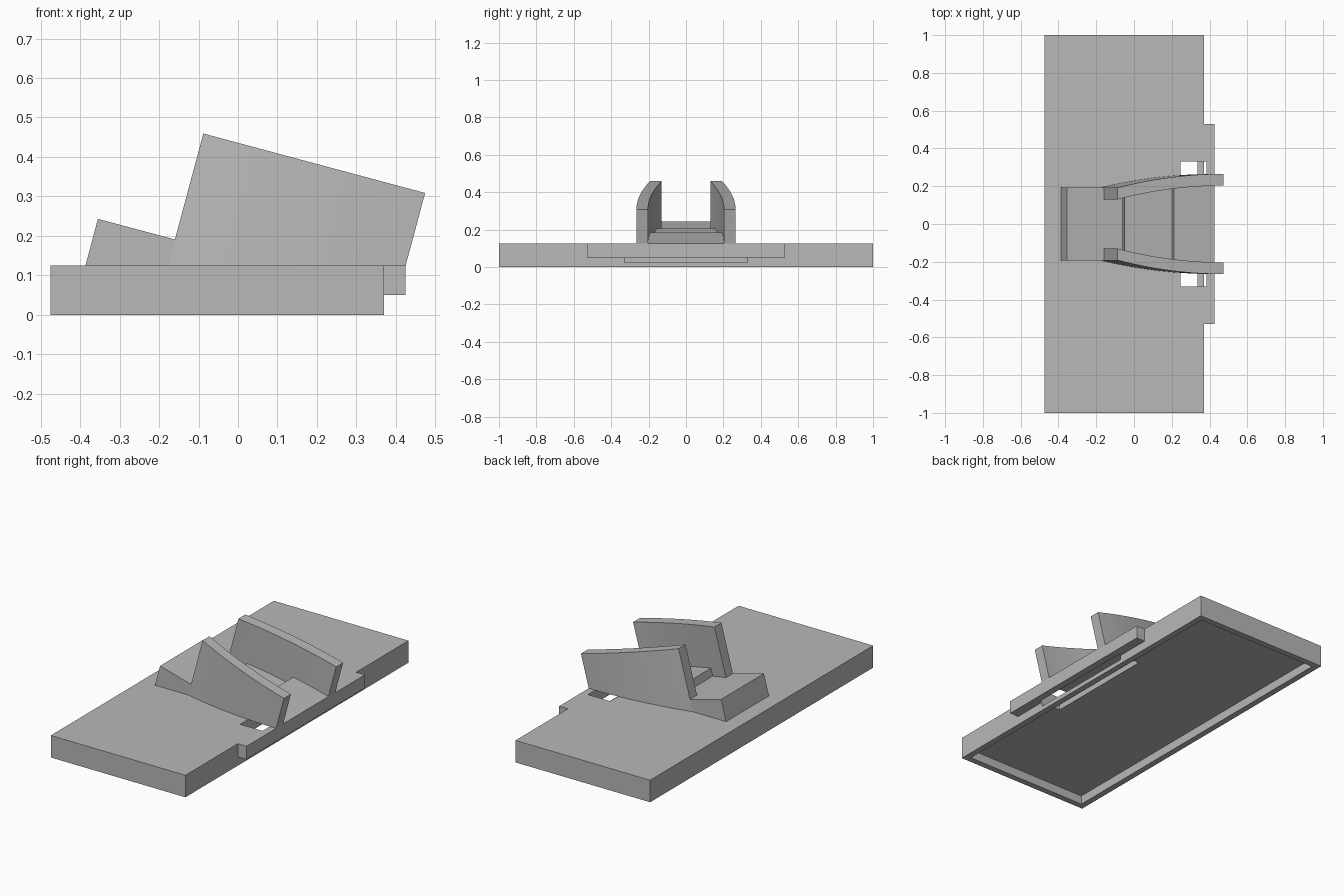
import bpy, bmesh, math
from mathutils import Matrix, Vector

cube = bpy.data.objects.get("Cube")
if cube:
    bpy.data.objects.remove(cube, do_unlink=True)

grey = bpy.data.materials.new("plain grey")
grey.use_nodes = True
grey.diffuse_color = (0.48, 0.48, 0.48, 1)
grey.node_tree.nodes["Principled BSDF"].inputs["Base Color"].default_value = (0.48, 0.48, 0.48, 1)

TOP = 0.125                     # height of the base plate
TILT = math.radians(15)         # slope of the cradle
START, END = 0.202, 0.784       # cheek extent along the slope
CHEEK = 0.062                   # cheek thickness
FRAME = Matrix.Translation((-0.355, 0, 0.243)) @ Matrix.Rotation(TILT, 4, 'Y')


def prism(name, outline, low, high, tilted=False):
    """Extrude a plan outline; tilted prisms are trimmed flat at the base top."""
    bm = bmesh.new()
    face = bm.faces.new([bm.verts.new((x, y, low)) for x, y in outline])
    moved = bmesh.ops.extrude_face_region(bm, geom=[face])["geom"]
    verts = [v for v in moved if isinstance(v, bmesh.types.BMVert)]
    bmesh.ops.translate(bm, vec=(0, 0, high - low), verts=verts)
    if tilted:
        bm.transform(FRAME)
        cut = bmesh.ops.bisect_plane(bm, geom=bm.verts[:] + bm.edges[:] + bm.faces[:],
                                     plane_co=(0, 0, TOP - 0.0005), plane_no=(0, 0, 1),
                                     clear_inner=True)["geom_cut"]
        edges = [e for e in cut if isinstance(e, bmesh.types.BMEdge)]
        bmesh.ops.contextual_create(bm, geom=edges)
    bmesh.ops.recalc_face_normals(bm, faces=bm.faces)
    mesh = bpy.data.meshes.new(name)
    bm.to_mesh(mesh)
    bm.free()
    mesh.materials.append(grey)
    obj = bpy.data.objects.new(name, mesh)
    bpy.context.collection.objects.link(obj)
    return obj


def rect(x0, x1, y):
    return [(x0, -y), (x1, -y), (x1, y), (x0, y)]


def carve(target, cutter):
    mod = target.modifiers.new("carve", 'BOOLEAN')
    mod.operation, mod.solver, mod.object = 'DIFFERENCE', 'EXACT', cutter
    bpy.context.view_layer.objects.active = target
    bpy.ops.object.modifier_apply(modifier=mod.name)
    bpy.data.objects.remove(cutter, do_unlink=True)


# Base plate with a front-edge lip, hollow underneath, with a slot behind the lip
half = [(-0.475, 1), (0.37, 1), (0.37, 0.53), (0.425, 0.53)]
base = prism("base_plate", half + [(x, -y) for x, y in reversed(half)], 0, TOP)
carve(base, prism("lip_cutter", rect(0.37, 0.6, 0.7), -0.1, 0.05))
carve(base, prism("cavity_cutter", rect(-0.44, 0.335, 0.965), -0.1, 0.05))
carve(base, prism("slot_cutter", rect(0.245, 0.385, 0.33), 0.025, 0.3))


def outer(u):
    """Half width of the cradle along its slope."""
    t = max(0, (u - START) / (END - START))
    return 0.192 + 0.073 * (1 - (1 - t) ** 2)


def stations(a, b, n=14):
    return [a + (b - a) * i / n for i in range(n + 1)]


# Rear block of the cradle
prism("rear_block", rect(0, START, outer(0)), -0.4, 0, True)

# Stepped floor, its sides buried inside the cheeks
for name, a, b, height in (("rear_floor", START, 0.305, 0),
                           ("middle_floor", 0.305, 0.563, 0.044),
                           ("front_floor", 0.563, END, 0.09)):
    edge = [(u, outer(u) - CHEEK / 2) for u in stations(a, b, 6)]
    prism(name, edge + [(u, -y) for u, y in reversed(edge)], -0.4, height, True)

# Curved cheeks
for name, side in (("left_cheek", -1), ("right_cheek", 1)):
    us = stations(START, END)
    loop = [(u, side * outer(u)) for u in us]
    loop += [(u, side * (outer(u) - CHEEK)) for u in reversed(us)]
    cheek = prism(name, loop, -0.4, 0.278, True)
    bpy.ops.object.select_all(action='DESELECT')
    cheek.select_set(True)
    bpy.context.view_layer.objects.active = cheek
    bpy.ops.object.shade_smooth_by_angle(angle=math.radians(30))
